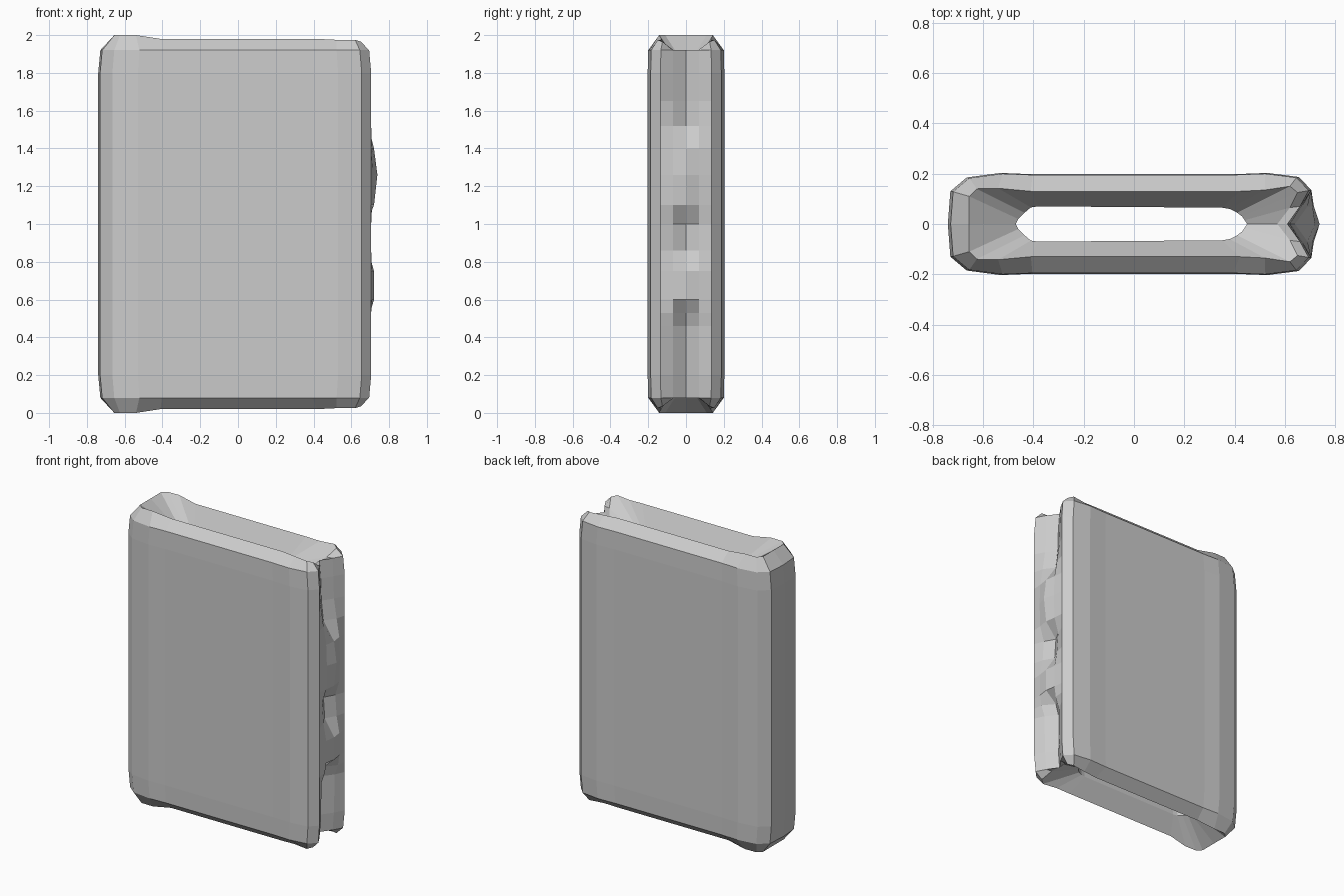
import bpy, bmesh

if "Cube" in bpy.data.objects:
    bpy.data.objects.remove(bpy.data.objects["Cube"])

# Half outlines (y >= 0), walked from the spine to the open edge.
# Shared corner count, so the rings can be bridged one to the next.
outer = [(-.74, 0), (-.73, .13), (-.665, .185), (-.53, .203), (-.41, .198), (.4, .198),
         (.53, .203), (.655, .187), (.705, .135)]
inner = [(-.47, 0), (-.46, .02), (-.435, .045), (-.41, .066), (-.38, .07), (.35, .065),
         (.38, .06), (.41, .045), (.43, .03), (.44, .015), (.45, 0)]
rim = [(-.655, 0, 2.0), (-.655, .11, 2.0), (-.625, .14, 2.0), (-.54, .142, 2.0),
       (-.41, .13, 1.98), (.42, .13, 1.98), (.52, .135, 1.975), (.62, .15, 1.975),
       (.65, .125, 1.965), (.62, .065, 1.92), (.57, 0, 1.88)]

# Page-edge groove: height, x beside the centre, x on the centre
groove = [(.08, .66, .61), (.2, .67, .62), (.46, .675, .62), (.53, .70, .64), (.6, .71, .72),
          (.75, .71, .72), (.86, .69, .65), (1.0, .68, .64), (1.1, .71, .72),
          (1.26, .715, .738), (1.4, .71, .72), (1.52, .69, .64), (1.65, .67, .625),
          (1.8, .665, .62), (1.92, .66, .61)]


def mirrored(half):
    """Close a half outline into a full ring across y = 0."""
    return half + [(x, -y, z) for x, y, z in half[-2:0:-1]]


# Rings run up the outside, over the top rim and back down the hole
rings = []
for z, side, mid in groove:
    k = .985 if z in (.08, 1.92) else 1
    half = [(x * k, y * k, z) for x, y in outer]
    rings.append(mirrored(half + [(side, .07, z), (mid, 0, z)]))
rings.append(mirrored(rim))
for z in (1.86, .14):
    rings.append(mirrored([(x, y, z) for x, y in inner]))
rings.append(mirrored([(x, y, 2.0 - z) for x, y, z in rim]))

bm = bmesh.new()
loops = [[bm.verts.new(p) for p in ring] for ring in rings]
n = len(loops[0])
for i, low in enumerate(loops):
    high = loops[(i + 1) % len(loops)]
    for j in range(n):
        bm.faces.new((low[j], low[(j + 1) % n], high[(j + 1) % n], high[j]))
bmesh.ops.recalc_face_normals(bm, faces=bm.faces)

mesh = bpy.data.meshes.new("hollow_cover")
bm.to_mesh(mesh)
bm.free()
bpy.context.collection.objects.link(bpy.data.objects.new("hollow_cover", mesh))
